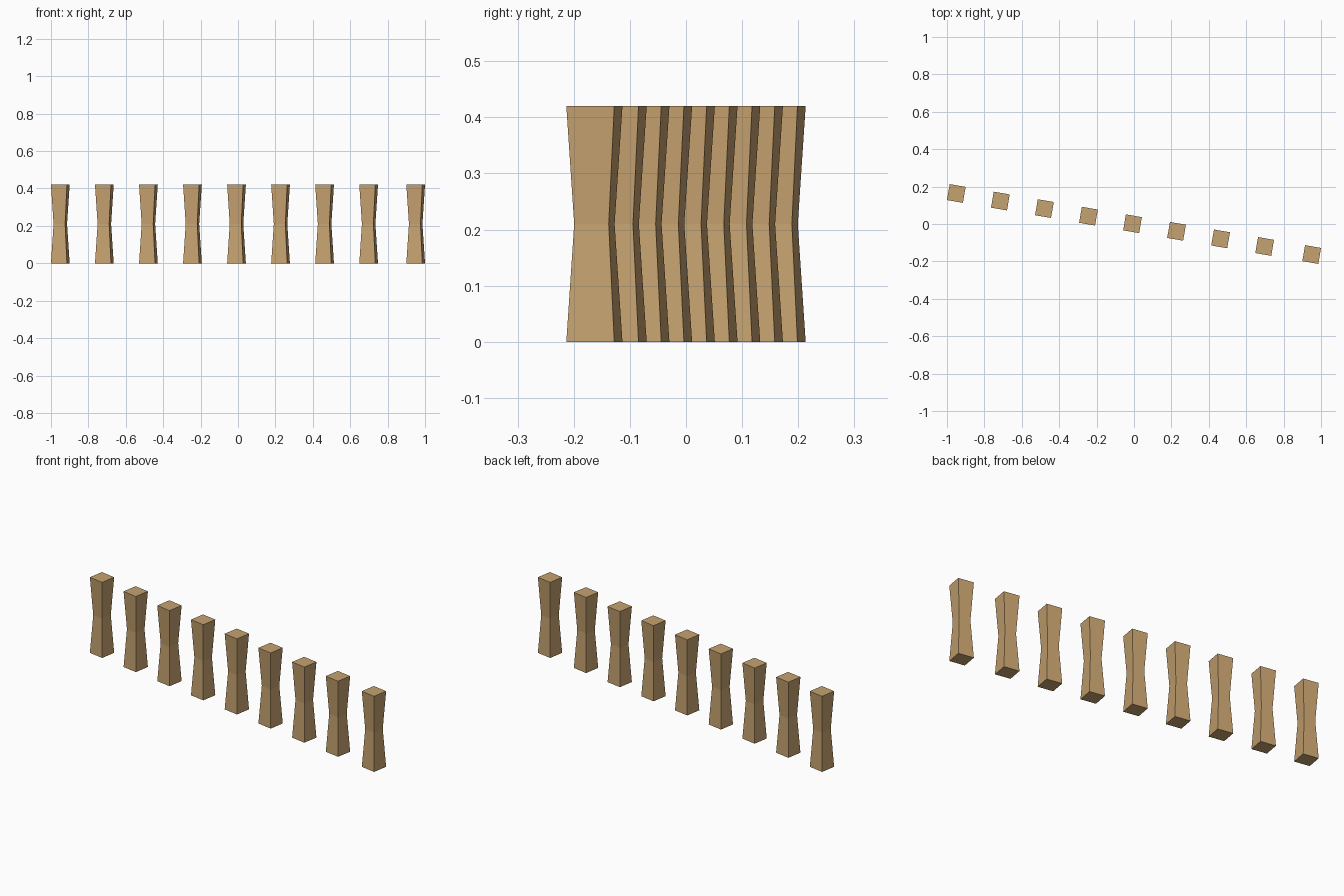
import bpy, bmesh, math

if "Cube" in bpy.data.objects:
    bpy.data.objects.remove(bpy.data.objects["Cube"])

wood = bpy.data.materials.new("tan wood")
wood.diffuse_color = (0.56, 0.36, 0.16, 1)
wood.use_nodes = True
wood.node_tree.nodes["Principled BSDF"].inputs["Base Color"].default_value = wood.diffuse_color

ANGLE = math.radians(-9.75)
HEIGHT = 0.42
# half width of the square section at each height: wide ends, narrow waist
PROFILE = [(0.0, 0.0433), (HEIGHT / 2, 0.0312), (HEIGHT, 0.0433)]


def add_post(name, x, y):
    bm = bmesh.new()
    rings = [[bm.verts.new((sx * h, sy * h, z))
              for sx, sy in ((-1, -1), (1, -1), (1, 1), (-1, 1))]
             for z, h in PROFILE]
    for low, high in zip(rings, rings[1:]):
        for i in range(4):
            j = (i + 1) % 4
            bm.faces.new((low[i], low[j], high[j], high[i]))
    bm.faces.new(rings[0][::-1])
    bm.faces.new(rings[-1])
    mesh = bpy.data.meshes.new(name)
    bm.to_mesh(mesh)
    bm.free()
    mesh.materials.append(wood)
    post = bpy.data.objects.new(name, mesh)
    post.location = (x, y, 0)
    post.rotation_euler.z = ANGLE
    bpy.context.collection.objects.link(post)


# Slanted row of nine posts; the last gap is slightly wider
for n in range(9):
    x = -0.95 + 0.2355 * n if n < 8 else 0.95
    add_post(f"post_{n + 1}", x, x * math.tan(ANGLE))
